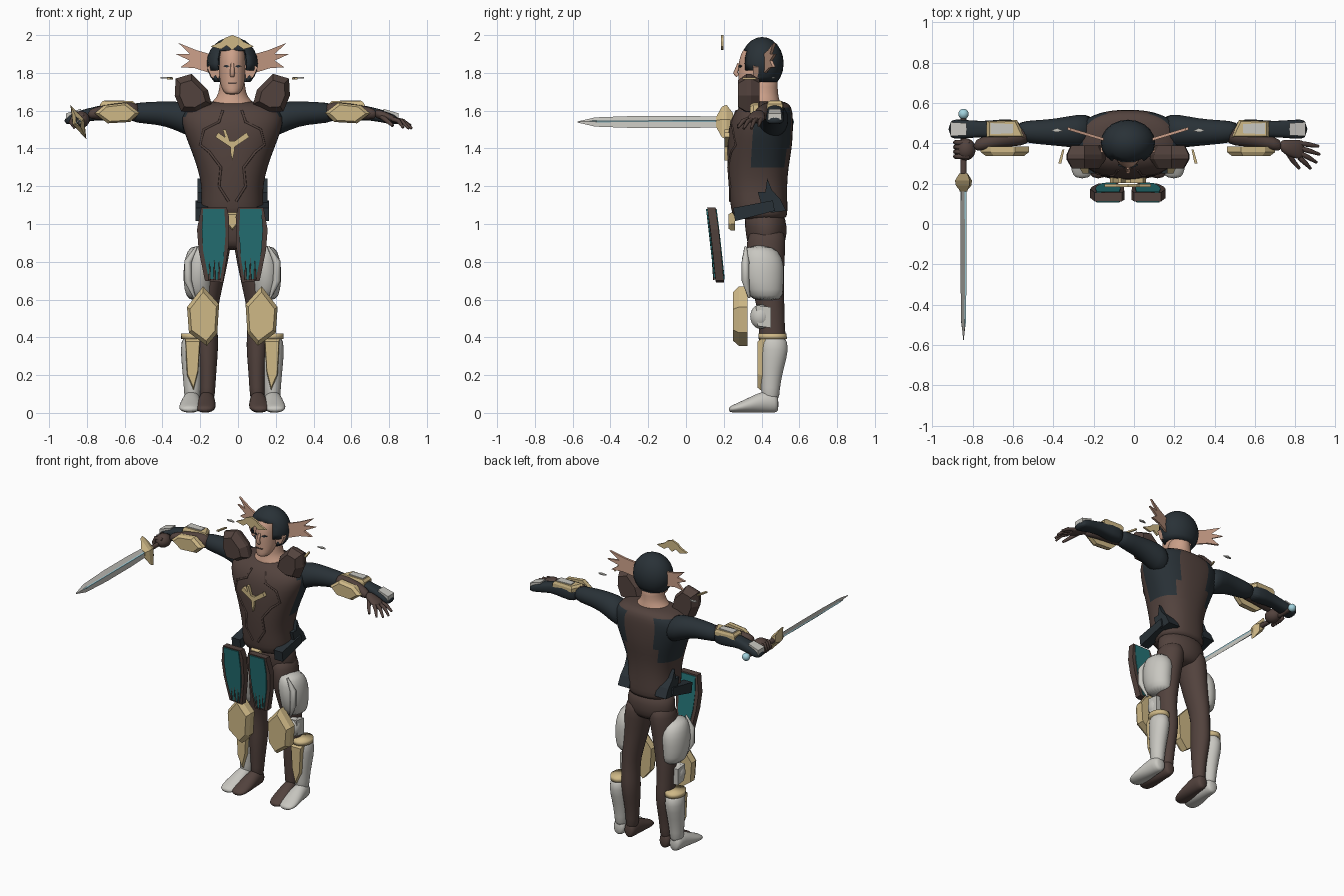
import bpy, bmesh, math
from mathutils import Vector
from mathutils.bvhtree import BVHTree

CX = -0.03  # body centre line


def mat(name, r, g, b):
    m = bpy.data.materials.new(name)
    m.diffuse_color = (r, g, b, 1)
    return m


BROWN = mat("dark_brown", 0.085, 0.055, 0.047)
BLACK = mat("blue_black", 0.022, 0.031, 0.038)
TEAL = mat("teal", 0.018, 0.17, 0.18)
GOLD = mat("pale_gold", 0.62, 0.48, 0.24)
WHITE = mat("off_white", 0.58, 0.57, 0.53)
SKIN = mat("skin", 0.60, 0.35, 0.25)
BLUE = mat("light_blue", 0.36, 0.64, 0.72)


def finish(name, bm, m, smooth=True, subsurf=0):
    bmesh.ops.recalc_face_normals(bm, faces=bm.faces)
    me = bpy.data.meshes.new(name)
    bm.to_mesh(me)
    bm.free()
    ob = bpy.data.objects.new(name, me)
    bpy.context.collection.objects.link(ob)
    me.materials.append(m)
    for p in me.polygons:
        p.use_smooth = smooth
    if subsurf:
        ob.modifiers.new("smooth", 'SUBSURF').levels = subsurf
        ob.modifiers["smooth"].render_levels = subsurf
    return ob


def place(axis, t, a, b):
    return {'x': (t, a, b), 'y': (a, t, b), 'z': (a, b, t)}[axis]


def loft(name, axis, secs, m, n=20, power=1.0, subsurf=1):
    """Skin elliptical sections (t, centre a, centre b, radius a, radius b)."""
    bm = bmesh.new()
    rings = []
    for t, a, b, ra, rb in secs:
        ring = []
        for i in range(n):
            c, s = math.cos(2 * math.pi * i / n), math.sin(2 * math.pi * i / n)
            ring.append(bm.verts.new(place(axis, t,
                        a + ra * math.copysign(abs(c) ** power, c),
                        b + rb * math.copysign(abs(s) ** power, s))))
        rings.append(ring)
    for p, q in zip(rings, rings[1:]):
        for i in range(n):
            bm.faces.new((p[i], p[(i + 1) % n], q[(i + 1) % n], q[i]))
    bm.faces.new(rings[0])
    bm.faces.new(rings[-1])
    return finish(name, bm, m, True, subsurf)


def plate(name, axis, pts, t0, t1, m, k0=1.0, k1=1.0, shear=None):
    """Extrude an outline along axis; k0/k1 shrink the two faces to chamfer them."""
    bm = bmesh.new()
    ca = sum(p[0] for p in pts) / len(pts)
    cb = sum(p[1] for p in pts) / len(pts)
    d = t1 - t0
    levels = [(t0, k0)] + ([(t0 + d * 0.4, 1)] if k0 < 1 else []) \
        + ([(t1 - d * 0.4, 1)] if k1 < 1 else []) + [(t1, k1)]
    rings = []
    for t, k in levels:
        ring = []
        for a, b in pts:
            a, b = ca + (a - ca) * k, cb + (b - cb) * k
            ring.append(bm.verts.new(place(axis, t + (shear(a, b) if shear else 0), a, b)))
        rings.append(ring)
    n = len(pts)
    for p, q in zip(rings, rings[1:]):
        for i in range(n):
            bm.faces.new((p[i], p[(i + 1) % n], q[(i + 1) % n], q[i]))
    bm.faces.new(rings[0])
    bm.faces.new(rings[-1])
    return finish(name, bm, m, False)


def ball(name, c, r, m):
    bm = bmesh.new()
    bmesh.ops.create_uvsphere(bm, u_segments=20, v_segments=12, radius=1)
    for v in bm.verts:
        v.co = Vector((c[0] + v.co.x * r[0], c[1] + v.co.y * r[1], c[2] + v.co.z * r[2]))
    return finish(name, bm, m)


def tube(name, pts, radii, m):
    cu = bpy.data.curves.new(name, 'CURVE')
    cu.dimensions, cu.bevel_depth, cu.bevel_resolution, cu.use_fill_caps = '3D', 1.0, 2, True
    sp = cu.splines.new('POLY')
    sp.points.add(len(pts) - 1)
    for p, co, r in zip(sp.points, pts, radii):
        p.co, p.radius = (*co, 1), r
    ob = bpy.data.objects.new(name, cu)
    bpy.context.collection.objects.link(ob)
    cu.materials.append(m)
    return ob


# torso with dark side panels under the arms
torso = loft("torso_armour", 'z', [
    (1.02, CX, .40, .15, .13), (1.05, CX, .39, .165, .148), (1.12, CX, .385, .165, .152),
    (1.2, CX, .38, .162, .155), (1.3, CX, .38, .185, .162), (1.4, CX, .39, .222, .172),
    (1.5, CX, .395, .262, .172), (1.57, CX, .405, .275, .162), (1.62, CX, .42, .235, .14),
    (1.655, CX, .43, .14, .10)], BROWN, 32, 0.85)
torso.data.materials.append(BLACK)
for p in torso.data.polygons:
    c = p.center
    if c.z > 1.28 and .36 < c.y < .55 and abs(c.x - CX) > .12 and c.z < 1.6:
        p.material_index = 1
loft("hips", 'z', [(.86, CX, .42, .12, .08), (.91, CX, .425, .165, .105),
                   (.98, CX, .425, .17, .112), (1.08, CX, .41, .155, .11)], BROWN, 24)

bpy.context.view_layer.update()
bvh = BVHTree.FromObject(torso, bpy.context.evaluated_depsgraph_get())


def chest_y(x, z):
    hit = bvh.ray_cast(Vector((x, -1, z)), Vector((0, 1, 0)))[0]
    return hit.y if hit else .3


# chest emblem and buckle
for nm, strip in {"emblem_stem": [(-.012, 1.44), (.012, 1.44), (.01, 1.38), (0, 1.335), (-.01, 1.38)],
                  "emblem_arm_left": [(0, 1.40), (.0, 1.43), (.075, 1.485), (.09, 1.46)],
                  "emblem_arm_right": [(0, 1.40), (.0, 1.43), (-.075, 1.485), (-.09, 1.46)],
                  "emblem_prong": [(-.01, 1.43), (-.035, 1.50), (-.05, 1.50), (-.03, 1.43)]}.items():
    plate(nm, 'y', [(CX + x, z) for x, z in strip], .204, .235, GOLD)
plate("buckle", 'y', [(CX + x, z) for x, z in [(-.035, 1.06), (.035, 1.06), (.03, 1.0), (0, .965), (-.03, 1.0)]],
      .225, .26, GOLD, .8)

# neck, head and face
loft("neck", 'z', [(1.58, CX, .40, .15, .10), (1.635, CX, .405, .125, .10), (1.67, CX, .405, .08, .085),
                   (1.72, CX, .405, .068, .08), (1.8, CX, .41, .065, .08)], SKIN)
loft("head", 'z', [(1.685, CX, .315, .03, .035), (1.70, CX, .325, .048, .05), (1.74, CX, .355, .066, .078),
                   (1.80, CX, .37, .07, .095), (1.86, CX, .375, .071, .098), (1.92, CX, .385, .066, .09),
                   (1.955, CX, .39, .04, .055)], SKIN)
tube("nose", [(CX, .28, 1.85), (CX, .262, 1.80), (CX, .275, 1.785)], [.008, .013, .012], SKIN)
plate("mouth", 'y', [(CX - .025, 1.75), (CX + .025, 1.75), (CX + .02, 1.742), (CX - .02, 1.742)], .275, .283, BROWN)

# helmet: dome with the face opening removed
helm = ball("helmet", (CX, .403, 1.85), (.135, .114, .14), BLACK)
bm = bmesh.new()
bm.from_mesh(helm.data)
gone = [f for f in bm.faces if (c := f.calc_center_median()).z < 1.755
        or (c.y < .375 and abs(c.x - CX) < .085 and c.z < 1.93)
        or (c.y < .36 and c.z < 1.82)]
bmesh.ops.delete(bm, geom=gone, context='FACES')
bm.to_mesh(helm.data)
bm.free()
sol = helm.modifiers.new("shell", 'SOLIDIFY')
sol.thickness = .01
plate("brow_crest", 'y', [(CX + x, z) for x, z in [(-.115, 1.94), (-.06, 1.965), (-.04, 1.985), (0, 2.0),
      (.04, 1.985), (.06, 1.965), (.115, 1.94), (.06, 1.925), (.03, 1.945), (0, 1.92), (-.03, 1.945), (-.06, 1.925)]],
      .184, .198, GOLD)

for s, side in ((-1, "right"), (1, "left")):
    def X(x):
        return CX + s * x

    def P(pts):
        return [(X(a), b) for a, b in pts]

    # head details
    plate("eye_" + side, 'y', P([(.014, 1.835), (.03, 1.842), (.05, 1.836), (.03, 1.828)]), .277, .285, BLACK,
          shear=lambda a, b: abs(a - CX) * .35 - .005)
    plate("ear_" + side, 'y', P([(.065, 1.84), (.10, 1.85), (.135, 1.83), (.11, 1.775), (.07, 1.77)]), .355, .385, SKIN)
    plate("helmet_wing_" + side, 'y', P([(.12, 1.90), (.19, 1.92), (.285, 1.958), (.225, 1.90), (.30, 1.90),
          (.225, 1.865), (.275, 1.83), (.20, 1.825), (.12, 1.80)]), .415, .43, SKIN,
          shear=lambda a, b: (abs(a - CX) - .13) * .3)
    # shoulder pad standing in front of the shoulder
    plate("shoulder_pad_" + side, 'y', P([(.30, 1.77), (.215, 1.795), (.13, 1.71), (.11, 1.635), (.19, 1.59),
          (.27, 1.595), (.305, 1.68)]), .275, .39, BROWN, .7, .75)
    # raised seams on the breastplate
    seam = [(.02, 1.12), (.07, 1.2), (.06, 1.3), (.12, 1.38), (.17, 1.42), (.15, 1.5), (.07, 1.54), (.05, 1.6)]
    tube("chest_seam_" + side, [(X(x), chest_y(X(x), z), z) for x, z in seam], [.007] * 8, BROWN)
    # hip strap and pouch
    plate("hip_strap_" + side, 'x', [(.25, 1.085), (.46, 1.125), (.47, 1.07), (.26, 1.015)], X(.13), X(.195), BLACK)
    plate("hip_pouch_" + side, 'x', [(.40, 1.10), (.38, 1.17), (.42, 1.17), (.43, 1.24), (.455, 1.18), (.50, 1.13),
          (.53, 1.07), (.45, 1.06)], X(.10), X(.185), BLACK)
    # arms
    loft("upper_arm_" + side, 'x', [(X(.17), .46, 1.53, .085, .09), (X(.25), .46, 1.56, .085, .088),
         (X(.35), .455, 1.585, .068, .066), (X(.45), .455, 1.588, .06, .058), (X(.56), .46, 1.59, .05, .05)], BLACK)
    loft("forearm_" + side, 'x', [(X(.48), .445, 1.595, .055, .052), (X(.58), .435, 1.597, .05, .048),
         (X(.68), .41, 1.592, .038, .038), (X(.77), .385, 1.58, .03, .028)], BROWN)
    loft("bracer_" + side, 'x', [(X(.52), .47, 1.587, .05, .055), (X(.64), .47, 1.592, .05, .05),
         (X(.72), .47, 1.588, .038, .035), (X(.82), .47, 1.565, .048, .035), (X(.892), .47, 1.545, .052, .022)],
         BLACK, 16, .7)
    plate("elbow_plate_" + side, 'z', [(X(.51), .43), (X(.55), .515), (X(.70), .51), (X(.70), .43)], 1.61, 1.65, GOLD, 1, .85)
    plate("elbow_inlay_" + side, 'z', [(X(.57), .45), (X(.57), .495), (X(.68), .50), (X(.68), .445)], 1.645, 1.655, WHITE)
    plate("wrist_plate_" + side, 'z', [(X(.80), .44), (X(.80), .50), (X(.88), .505), (X(.88), .435)], 1.575, 1.61, WHITE,
          shear=lambda a, b: -.3 * (abs(a - CX) - .80))
    plate("arm_guard_" + side, 'y', P([(.49, 1.588), (.56, 1.642), (.68, 1.628), (.73, 1.585), (.66, 1.533), (.54, 1.54)]),
          .338, .385, GOLD, .8)
    # small loose feathers
    plate("sliver_gold_" + side, 'z', [(X(.33), .30), (X(.345), .30), (X(.325), .37), (X(.315), .37)], 1.765, 1.775, GOLD)
    plate("sliver_white_" + side, 'z', [(X(.32), .46), (X(.36), .455), (X(.38), .465), (X(.35), .475)], 1.77, 1.778, WHITE)
    # bare leg and foot
    loft("leg_" + side, 'z', [(.05, X(.135), .445, .04, .045), (.13, X(.13), .445, .04, .045),
         (.25, X(.13), .45, .048, .06), (.36, X(.132), .46, .06, .074), (.46, X(.135), .455, .055, .068),
         (.55, X(.135), .45, .058, .072), (.65, X(.125), .435, .07, .085), (.80, X(.105), .42, .083, .10),
         (.92, X(.088), .425, .087, .108), (.98, X(.085), .43, .07, .08)], BROWN)

    def foot(name, x, w, m):
        loft(name, 'y', [(.225, X(x + .012), .018, .03 * w, .014), (.26, X(x + .01), .024, .058 * w, .023),
             (.34, X(x + .005), .042, .056 * w, .042), (.42, X(x), .062, .046 * w, .062),
             (.475, X(x), .055, .042 * w, .055), (.49, X(x), .045, .025 * w, .035)], m)
    foot("foot_" + side, .135, .95, BROWN)
    foot("boot_foot_" + side, .215, 1.05, WHITE)
    # white boot, trim and shin panel
    loft("boot_" + side, 'z', [(.05, X(.212), .445, .043, .05), (.13, X(.212), .447, .044, .048),
         (.24, X(.212), .455, .055, .063), (.34, X(.214), .47, .062, .078), (.415, X(.21), .46, .055, .068)], WHITE)
    loft("boot_trim_" + side, 'z', [(.39, X(.21), .46, .062, .076), (.42, X(.21), .457, .062, .074)], GOLD, subsurf=0)
    plate("shin_panel_" + side, 'y', P([(.25, .39), (.17, .39), (.18, .22), (.205, .12), (.24, .20)]), .378, .42, GOLD, .9)
    # thigh armour and knee
    loft("thigh_guard_" + side, 'z', [(.59, X(.165), .43, .07, .08), (.65, X(.18), .415, .076, .10),
         (.74, X(.178), .405, .084, .115), (.82, X(.168), .405, .086, .112), (.89, X(.165), .385, .06, .075)], WHITE)
    tube("thigh_ridge_" + side, [(X(.19), .315, .88), (X(.235), .315, .8), (X(.235), .315, .7), (X(.20), .335, .61)],
         [.006, .02, .02, .006], WHITE)
    ball("knee_cup_" + side, (X(.18), .395, .51), (.05, .055, .065), WHITE)
    plate("knee_side_" + side, 'x', [(.37, .57), (.45, .56), (.45, .45), (.38, .46)], X(.13), X(.222), WHITE)
    plate("knee_guard_" + side, 'y', P([(.155, .67), (.07, .575), (.08, .42), (.135, .355), (.23, .425), (.24, .56)]),
          .25, .325, GOLD, .82)

    # hanging hip panels: brown frame with teal faces
    def hang(a, b):
        return (1.09 - b) * .12 + .9 * (abs(a - CX) - .1) ** 2
    frame = P([(.165, 1.088), (.03, 1.088), (.018, 1.04), (.02, .88), (.05, .69), (.145, .70), (.178, .86), (.187, .97)])
    plate("hip_panel_" + side, 'y', frame, .108, .152, BROWN, shear=hang)
    inlay = P([(.155, 1.08), (.042, 1.08), (.036, .95), (.045, .82), (.065, .705), (.125, .71), (.155, .86), (.162, .97)])
    plate("hip_panel_front_" + side, 'y', inlay, .102, .109, TEAL, shear=hang)
    plate("hip_panel_back_" + side, 'y', inlay, .151, .158, TEAL, shear=hang)
    for i, x in enumerate((.07, .095, .12)):
        tube("panel_rib_%d_%s" % (i, side), [(X(x), .105 + hang(X(x), z), z) for z in (.82, .76, .705)],
             [.001, .005, .007], BROWN)

# open left hand
L = lambda x: CX + x
loft("open_hand", 'x', [(L(.75), .39, 1.585, .028, .025), (L(.80), .375, 1.575, .042, .025),
     (L(.85), .37, 1.557, .05, .02), (L(.875), .365, 1.545, .045, .015)], BROWN)
for i, (tx, ty, tz) in enumerate(((.945, .385, 1.52), (.95, .345, 1.505), (.935, .305, 1.505), (.905, .275, 1.51))):
    y0 = .40 - i * .024
    tube("finger_%d" % i, [(L(.85), y0, 1.555), (L(.85) + (tx - .85) * .55, (y0 + ty) / 2, 1.545), (L(tx), ty, tz)],
         [.013, .012, .007], BROWN)
tube("thumb", [(L(.79), .36, 1.57), (L(.82), .31, 1.545), (L(.85), .275, 1.52)], [.015, .012, .008], BROWN)

# sword hand
SX, SZ = -.845, 1.54
ball("fist", (SX + .012, .37, 1.553), (.048, .055, .045), BROWN)
for i in range(4):
    y = .335 + i * .023
    tube("grip_finger_%d" % i, [(SX + .03, y, SZ + .035), (SX - .025, y, SZ + .035), (SX - .04, y, SZ),
                                (SX - .015, y, SZ - .03)], [.012] * 4, BROWN)

# sword, built pointing forward with its edge tilted from vertical
TILT = math.radians(25)
def tilted(pts, y):
    return [(SX + u * math.cos(TILT) - v * math.sin(TILT), y, SZ + u * math.sin(TILT) + v * math.cos(TILT)) for u, v in pts]

def sword_part(name, rows, m):
    bm = bmesh.new()
    rings = [[bm.verts.new(c) for c in tilted([(w, 0), (0, h), (-w, 0), (0, -h)], y)] for y, w, h in rows]
    for p, q in zip(rings, rings[1:]):
        for i in range(4):
            bm.faces.new((p[i], p[(i + 1) % 4], q[(i + 1) % 4], q[i]))
    bm.faces.new(rings[0])
    bm.faces.new(rings[-1])
    return finish(name, bm, m, False)

sword_part("blade", [(-.575, .002, .003), (-.48, .010, .027), (-.25, .012, .036), (.0, .012, .036), (.19, .012, .03)], WHITE)
sword_part("blade_core", [(-.51, .0105, .003), (-.47, .0145, .013), (.0, .0165, .015), (.19, .0165, .015)], BLUE)
sword_part("guard", [(.16, .02, .03), (.19, .032, .09), (.215, .034, .10), (.25, .022, .05)], GOLD)
tube("grip", [(SX, .22, SZ), (SX, .53, SZ)], [.016, .014], BROWN)
ball("pommel", (SX, .545, SZ), (.026, .026, .026), BLUE)
